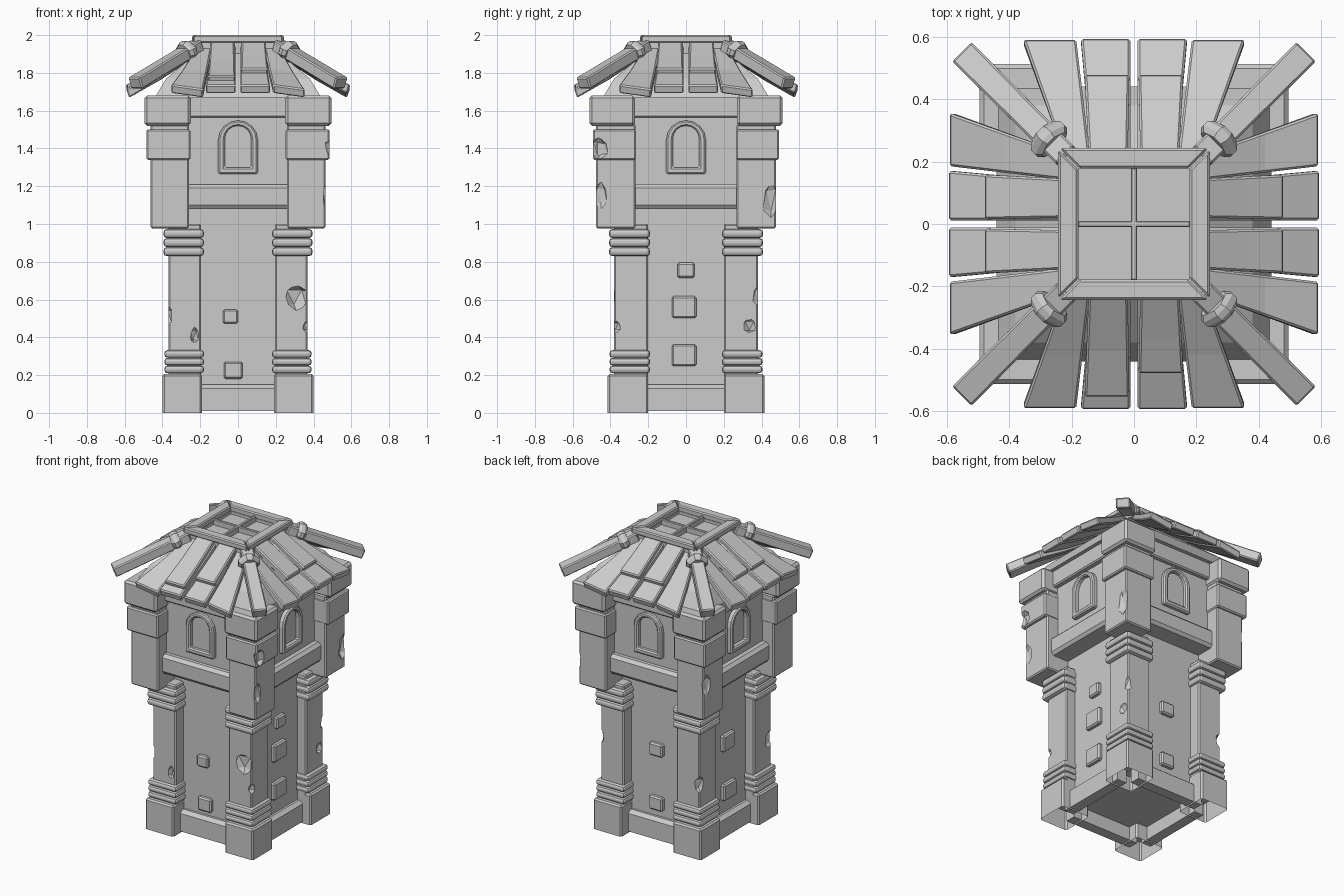
import bpy, bmesh, random
from math import pi, sin, cos, radians
from mathutils import Matrix, Vector

if "Cube" in bpy.data.objects:
    bpy.data.objects.remove(bpy.data.objects["Cube"])

random.seed(4)
SIDES = ["front", "right", "back", "left"]


def finish(bm, name, bevel=0.0, segs=1):
    bmesh.ops.recalc_face_normals(bm, faces=bm.faces)
    me = bpy.data.meshes.new(name)
    bm.to_mesh(me)
    bm.free()
    ob = bpy.data.objects.new(name, me)
    bpy.context.collection.objects.link(ob)
    if bevel:
        m = ob.modifiers.new("bevel", "BEVEL")
        m.width, m.segments = bevel, segs
        m.limit_method = "ANGLE"
        m.angle_limit = radians(35)
    return ob


def box(name, lo, hi, bevel=0.008, segs=1, rot=None, open_bottom=False):
    bm = bmesh.new()
    lo, hi = Vector(lo), Vector(hi)
    bmesh.ops.create_cube(bm, size=1)
    for v in bm.verts:
        v.co = Vector((lo[i] + hi[i]) / 2 + v.co[i] * (hi[i] - lo[i]) for i in range(3))
    if open_bottom:
        bm.faces.ensure_lookup_table()
        low = [f for f in bm.faces if all(v.co.z < lo.z + 1e-5 for v in f.verts)]
        bmesh.ops.delete(bm, geom=low, context="FACES_ONLY")
    if rot:
        bm.transform(rot)
    return finish(bm, name, bevel, segs)


def loft(name, sections, bevel=0.006, rot=None):
    """Skin a list of equal-length rings and cap both ends."""
    bm = bmesh.new()
    rings = [[bm.verts.new(p) for p in s] for s in sections]
    n = len(rings[0])
    for a, b in zip(rings, rings[1:]):
        for i in range(n):
            bm.faces.new((a[i], a[(i + 1) % n], b[(i + 1) % n], b[i]))
    bm.faces.new(rings[0])
    bm.faces.new(rings[-1])
    if rot:
        bm.transform(rot)
    return finish(bm, name, bevel)


def chip(ob, loc, size):
    """Knock a rough piece out of a stone."""
    bm = bmesh.new()
    bmesh.ops.create_icosphere(bm, subdivisions=1, radius=1)
    for v in bm.verts:
        k = random.uniform(0.8, 1.15)
        v.co = Vector(loc[i] + v.co[i] * size[i] * k for i in range(3))
    cutter = finish(bm, "chip_cutter")
    cutter.hide_render = True
    cutter.hide_viewport = True
    m = ob.modifiers.new("chip", "BOOLEAN")
    m.operation, m.object, m.solver = "DIFFERENCE", cutter, "EXACT"


# Corner pillars: base, shaft, ring stacks and the wider upper stones
parts = {}


def corner(name, sx, sy, x0, x1, y0, y1, z0, z1, **kw):
    xs, ys = sorted((sx * x0, sx * x1)), sorted((sy * y0, sy * y1))
    tag = ("right" if sx > 0 else "left") + ("_back" if sy > 0 else "_front")
    ob = box(f"{name}_{tag}", (xs[0], ys[0], z0), (xs[1], ys[1], z1), **kw)
    parts[name, sx, sy] = ob


for sx in (-1, 1):
    for sy in (-1, 1):
        corner("base_block", sx, sy, .19, .40, .20, .415, 0, .205, bevel=.01, open_bottom=True)
        corner("pillar", sx, sy, .195, .367, .20, .382, .10, 1.0)
        for i in range(3):
            h = .21 + i * .041
            corner(f"lower_ring_{i}", sx, sy, .18, .39, .19, .405, h, h + .04, bevel=.016, segs=2)
            h = .83 + i * .048
            corner(f"upper_ring_{i}", sx, sy, .18, .395, .19, .408, h, h + .047, bevel=.018, segs=2)
        corner("upper_block", sx, sy, .26, .463, .268, .477, .977, 1.53)
        corner("upper_band", sx, sy, .252, .485, .265, .493, 1.34, 1.50)
        corner("cap_block", sx, sy, .25, .495, .27, .512, 1.52, 1.68, bevel=.014)

# Chips in the stone
chip(parts["pillar", -1, -1], (-.385, -.36, .51), (.05, .06, .08))
chip(parts["pillar", -1, -1], (-.23, -.39, .41), (.025, .03, .05))
chip(parts["pillar", 1, -1], (.315, -.40, .61), (.07, .06, .08))
chip(parts["pillar", 1, -1], (.375, -.375, .46), (.035, .035, .04))
chip(parts["pillar", 1, 1], (.385, .335, .46), (.045, .045, .055))
chip(parts["pillar", 1, 1], (.375, .385, .62), (.035, .04, .07))
chip(parts["pillar", -1, 1], (-.37, .375, .48), (.04, .04, .06))
chip(parts["upper_block", 1, 1], (.475, .45, 1.13), (.04, .05, .12))
chip(parts["upper_block", 1, -1], (.465, -.45, 1.15), (.025, .04, .09))
chip(parts["upper_block", -1, 1], (-.465, .44, 1.2), (.03, .05, .08))
chip(parts["upper_band", 1, -1], (.49, -.46, 1.40), (.045, .06, .07))

# Tower walls
box("lower_wall", (-.30, -.30, .10), (.30, .30, 1.12), 0)
box("upper_wall", (-.38, -.385, 1.10), (.38, .385, 1.68), 0)


def arch(w, z0, z1, y, n=8):
    spring = z1 - w
    pts = [(-w, y, z0), (w, y, z0)]
    pts += [(w * cos(pi * i / n), y, spring + w * sin(pi * i / n)) for i in range(n + 1)]
    return pts


# Per side: plinth, ledge, top beam, arched window and roof planks
PROFILE = [(.20, 1.955), (.42, 1.825), (.595, 1.735)]


def roof_z(r):
    for (r0, z0), (r1, z1) in zip(PROFILE, PROFILE[1:]):
        if r <= r1:
            break
    return z0 + (z1 - z0) * (r - r0) / (r1 - r0)


def plank(name, inner, outer, r0, r1, lift, thick, rot, tilt=0.0):
    secs = []
    for t in (0, .55, 1):
        r = r0 + (r1 - r0) * t
        a = inner[0] + (outer[0] - inner[0]) * t
        b = inner[1] + (outer[1] - inner[1]) * t
        z = roof_z(r) + lift
        d = tilt * t * (1 if a > 0 else -1)
        s = thick * .35 * t  # square-cut end leans inward
        secs.append([(a, -r, z + d), (b, -r, z - d),
                     (b, -r + s, z - thick - d), (a, -r + s, z - thick + d)])
    loft(name, secs, .007, rot)


for k, side in enumerate(SIDES):
    R = Matrix.Rotation(k * pi / 2, 4, "Z")
    # plinth and ledge have sloped shoulders
    loft(f"plinth_{side}", [[(x, -.27, .01), (x, -.34, .01), (x, -.34, .13),
                             (x, -.315, .15), (x, -.27, .15)] for x in (-.25, .25)], 0, R)
    loft(f"ledge_{side}", [[(x, -.30, 1.08), (x, -.415, 1.08), (x, -.43, 1.10), (x, -.43, 1.19),
                            (x, -.41, 1.21), (x, -.30, 1.21)] for x in (-.30, .30)], 0, R)
    box(f"top_beam_{side}", (-.30, -.415, 1.565), (.30, -.30, 1.68), .008, rot=R)
    # window surround: front and back outlines joined into a ring
    loop = [arch(.105, 1.265, 1.548, -.37), arch(.105, 1.265, 1.548, -.412),
            arch(.07, 1.30, 1.52, -.412), arch(.07, 1.30, 1.52, -.37)]
    bm = bmesh.new()
    rings = [[bm.verts.new(p) for p in l] for l in loop]
    n = len(rings[0])
    for j in range(4):
        a, b = rings[j], rings[(j + 1) % 4]
        for i in range(n):
            bm.faces.new((a[i], a[(i + 1) % n], b[(i + 1) % n], b[i]))
    bm.transform(R)
    finish(bm, f"window_frame_{side}", .008)
    # four main planks, fanning at the outside, plus short ones on top
    for s in (-1, 1):
        tag = f"{side}_{'a' if s < 0 else 'b'}"
        plank(f"roof_plank_{tag}", (s * .012, s * .135), (s * .012, s * .17), .20, .595, 0, .045, R)
        plank(f"fan_plank_{tag}", (s * .14, s * .22), (s * .185, s * .355), .21, .592, -.012, .045, R, .012)
        end = .555 if (side, s) == ("front", -1) else .48
        plank(f"short_plank_{tag}", (s * .02, s * .145), (s * .015, s * .158), .22, end, .028, .04, R)

# Raised bricks: side, offset along wall, height, width, tall
BRICKS = [(0, -.04, .51, .08, .075), (0, -.025, .225, .10, .09),
          (1, 0, .755, .09, .08), (1, -.01, .56, .13, .115), (1, -.01, .305, .13, .115),
          (2, 0, .60, .10, .085), (2, 0, .24, .10, .09),
          (3, 0, .62, .12, .11), (3, .01, .29, .13, .11)]
for i, (k, x, z, w, h) in enumerate(BRICKS):
    box(f"wall_brick_{i}", (x - w / 2, -.327, z - h / 2), (x + w / 2, -.28, z + h / 2), .009,
        rot=Matrix.Rotation(k * pi / 2, 4, "Z"))

# Roof core under the planks
loft("roof_core", [[(sx * r, sy * r, z) for sx, sy in ((-1, -1), (1, -1), (1, 1), (-1, 1))]
                   for r, z in ((.44, 1.67), (.38, 1.77), (.20, 1.92))], 0)

# Diagonal hip beams with collars
for k in range(4):
    R = Matrix.Rotation(k * pi / 2 + pi / 4, 4, "Z")

    def ring(r, z, hw, ht, lean=.5):
        c = .3  # chamfered square section, square to the slope
        out = []
        for u, v in ((-1, -c), (-c, -1), (c, -1), (1, -c), (1, c), (c, 1), (-c, 1), (-1, c)):
            out.append((r + v * ht * lean * .8, u * hw, z + v * ht))
        return out

    def square(r, z, hw, ht):
        return [(r + v * ht * .4, u * hw, z + v * ht) for u, v in ((-1, -1), (1, -1), (1, 1), (-1, 1))]

    loft(f"hip_beam_{k}", [square(.30, 1.945, .04, .03), square(.77, 1.745, .044, .03)], .007, R)
    loft(f"hip_collar_{k}", [ring(.36, 1.925, .05, .045), ring(.375, 1.918, .066, .052),
                             ring(.395, 1.910, .066, .052), ring(.41, 1.903, .05, .045)], 0, R)

# Skylight frame on top: four rails, cross bars and panes
for k, side in enumerate(SIDES):
    R = Matrix.Rotation(k * pi / 2, 4, "Z")
    loft(f"skylight_rail_{side}", [[(-a, -r, z), (a, -r, z), (b, -q, z), (-b, -q, z)]
                                   for a, r, b, q, z in ((.238, .243, .175, .178, 1.925 + .035),
                                                         (.238, .243, .175, .178, 2.0))], .007, R)
box("skylight_bar_x", (-.18, -.01, 1.93), (.18, .01, 1.982), .004)
box("skylight_bar_y", (-.01, -.18, 1.93), (.01, .18, 1.982), .004)
box("skylight_pane", (-.215, -.215, 1.90), (.215, .215, 1.945), 0)
for k, side in enumerate(SIDES):
    box(f"skylight_curb_{side}", (-.222, -.222, 1.90), (.222, -.178, 1.965), 0,
        rot=Matrix.Rotation(k * pi / 2, 4, "Z"))
